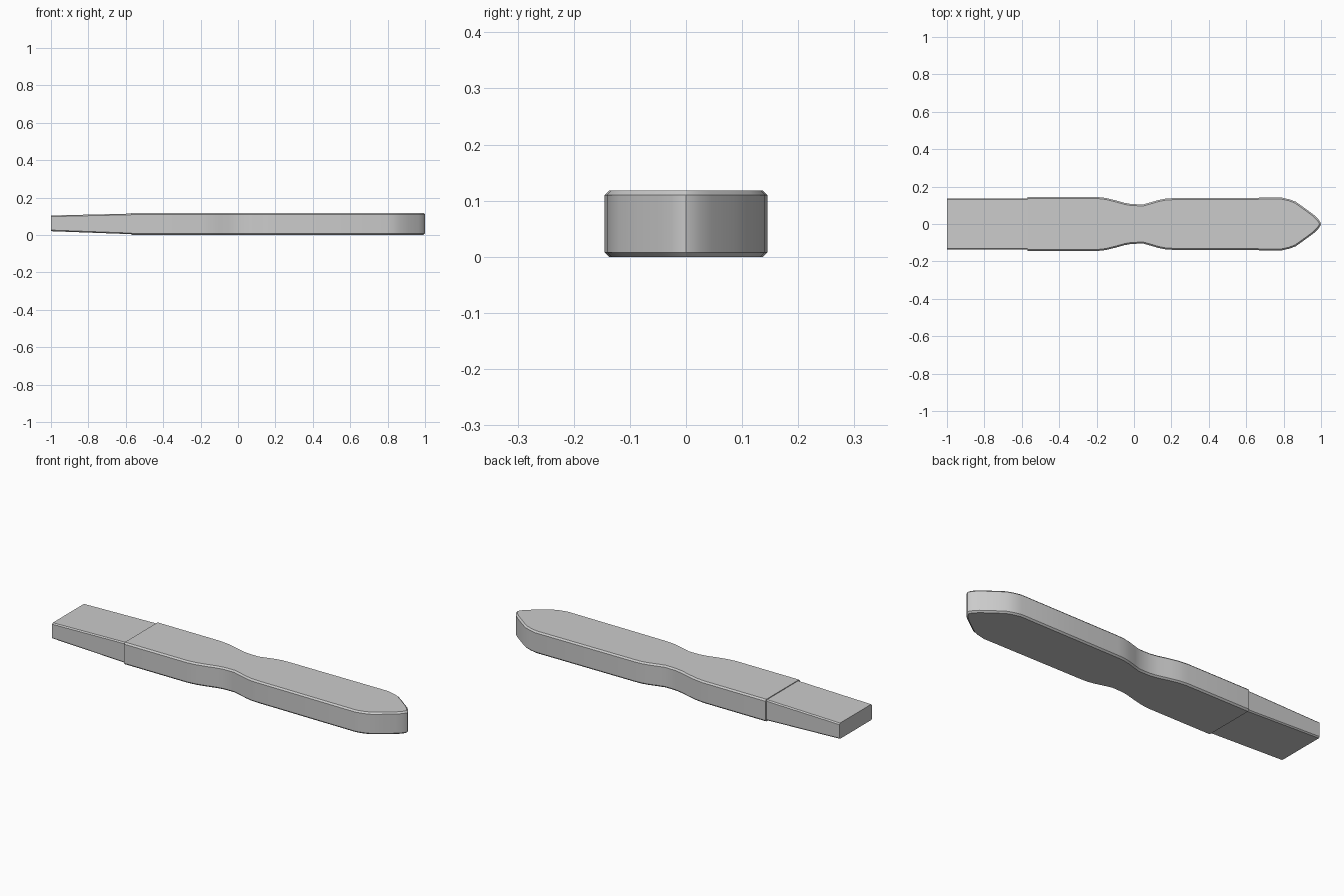
import bpy, bmesh

if "Cube" in bpy.data.objects:
    bpy.data.objects.remove(bpy.data.objects["Cube"])

def make_slab(name, outline, z_range, chamfer, open_ends):
    """Extrude a half outline mirrored over y=0, chamfering the long top/bottom edges."""
    bm = bmesh.new()
    ring = outline + [(x, -y) for x, y in reversed(outline) if y > 0]
    low = [bm.verts.new((x, y, z_range(x)[0])) for x, y in ring]
    high = [bm.verts.new((x, y, z_range(x)[1])) for x, y in ring]
    n = len(ring)
    bm.faces.new(low)
    bm.faces.new(high[::-1])
    for i in range(n):
        j = (i + 1) % n
        bm.faces.new((low[i], high[i], high[j], low[j]))
    bmesh.ops.recalc_face_normals(bm, faces=bm.faces)
    # Chamfer the rims, leaving the square cut ends sharp
    rim = []
    for e in bm.edges:
        a, b = (v.co for v in e.verts)
        upright = abs(a.x - b.x) < 1e-5 and abs(a.y - b.y) < 1e-5
        at_end = any(abs(a.x - x) < 1e-5 and abs(b.x - x) < 1e-5 for x in open_ends)
        if not upright and not at_end:
            rim.append(e)
    bmesh.ops.bevel(bm, geom=rim, offset=chamfer, offset_type='OFFSET',
                    segments=1, affect='EDGES', clamp_overlap=True)
    mesh = bpy.data.meshes.new(name)
    bm.to_mesh(mesh)
    bm.free()
    obj = bpy.data.objects.new(name, mesh)
    bpy.context.collection.objects.link(obj)
    bpy.ops.object.select_all(action='DESELECT')
    obj.select_set(True)
    bpy.context.view_layer.objects.active = obj
    bpy.ops.object.shade_smooth_by_angle(angle=0.5)
    return obj

STEP = -0.57

# Main bar: waisted in the middle, pointed at the right end
bar = [(STEP, 0.145), (-0.20, 0.145), (-0.15, 0.139), (-0.10, 0.127),
       (-0.05, 0.113), (-0.01, 0.106), (0.05, 0.105), (0.09, 0.116),
       (0.13, 0.128), (0.17, 0.136), (0.21, 0.138), (0.42, 0.139),
       (0.79, 0.141), (0.83, 0.132), (0.865, 0.119), (0.91, 0.087),
       (0.965, 0.046), (0.985, 0.026), (0.996, 0.010), (1.0, 0.0)]
make_slab("pointed_bar", bar, lambda x: (0.0, 0.118), 0.008, [STEP])

# Tail: slightly narrower, thinning toward the left end
def tail_z(x):
    t = (STEP - x) / (1.0 + STEP)
    return 0.004 + 0.016 * t, 0.114 - 0.010 * t

make_slab("tapered_tail", [(-1.0, 0.137), (STEP, 0.137)], tail_z, 0.006, [-1.0, STEP])
